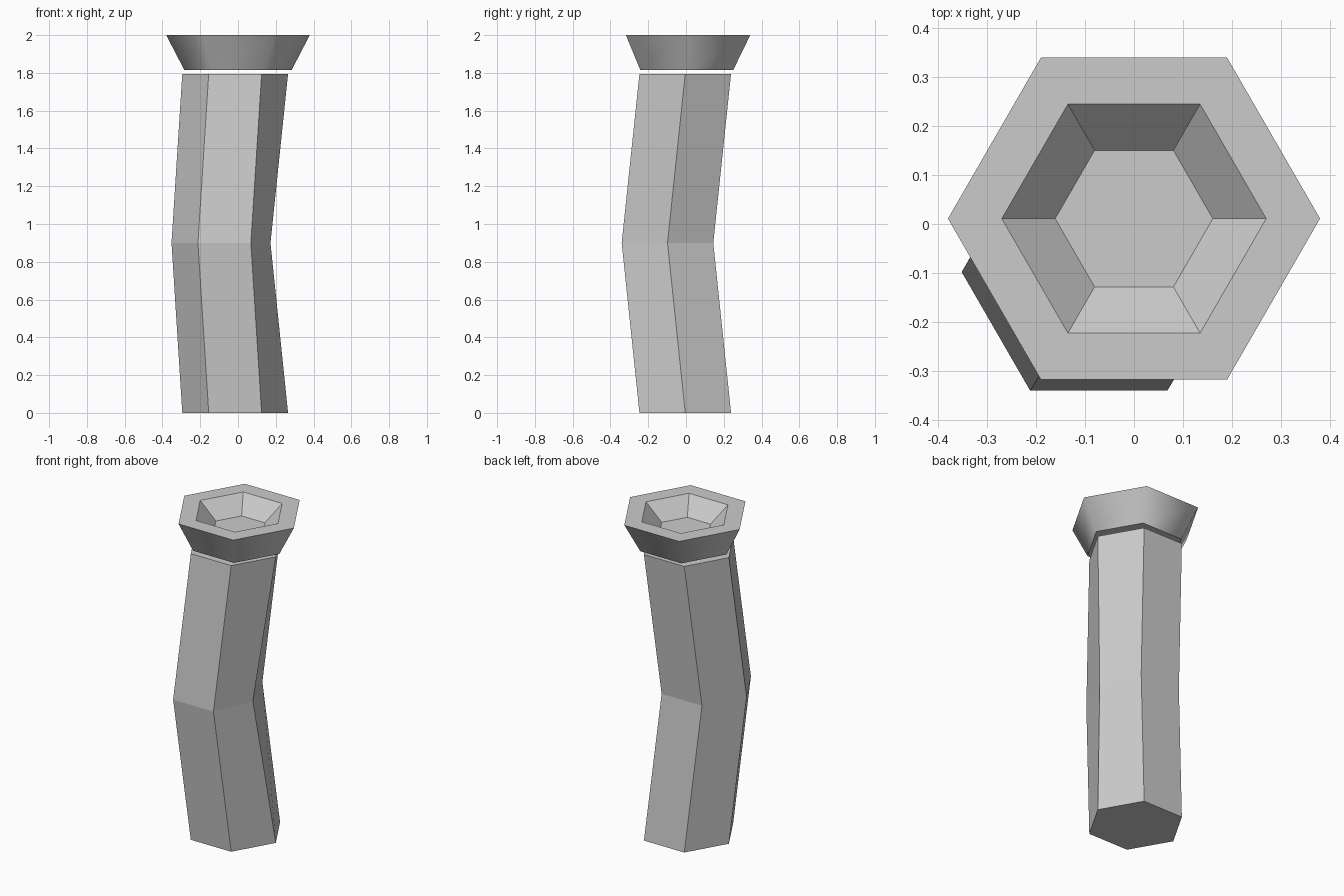
import bpy
import bmesh
from math import cos, sin, pi

if "Cube" in bpy.data.objects:
    bpy.data.objects.remove(bpy.data.objects["Cube"])


def hex_loft(name, rings, smooth_bands=(), nudge=None):
    """Loft hexagon rings (x, y, z, radius), closing both ends."""
    bm = bmesh.new()
    loops = []
    for x, y, z, r in rings:
        loops.append([bm.verts.new((x + r * cos(i * pi / 3), y + r * sin(i * pi / 3), z))
                      for i in range(6)])
    if nudge:
        ring, corner, dx = nudge
        loops[ring][corner].co.x += dx
    bm.faces.new(loops[0][::-1])
    bm.faces.new(loops[-1])
    for b, (lo, hi) in enumerate(zip(loops, loops[1:])):
        for i in range(6):
            j = (i + 1) % 6
            face = bm.faces.new((lo[i], lo[j], hi[j], hi[i]))
            face.smooth = b in smooth_bands
    mesh = bpy.data.meshes.new(name)
    bm.to_mesh(mesh)
    bm.free()
    obj = bpy.data.objects.new(name, mesh)
    bpy.context.collection.objects.link(obj)
    return obj


# bent hexagonal stem, inner corner of the bend pulled in
hex_loft("stem", [(-0.015, -0.004, 0.0, 0.28),
                  (-0.072, -0.098, 0.9, 0.28),
                  (-0.015, -0.004, 1.795, 0.28)], nudge=(1, 0, -0.036))

# flared cup: smooth outside, flat rim, sunken tapered hollow
hex_loft("cup", [(0.0, 0.004, 1.815, 0.284),
                 (0.0, 0.011, 2.0, 0.38),
                 (0.0, 0.011, 2.0, 0.27),
                 (0.0, 0.011, 1.9, 0.161)], smooth_bands=(0,))
